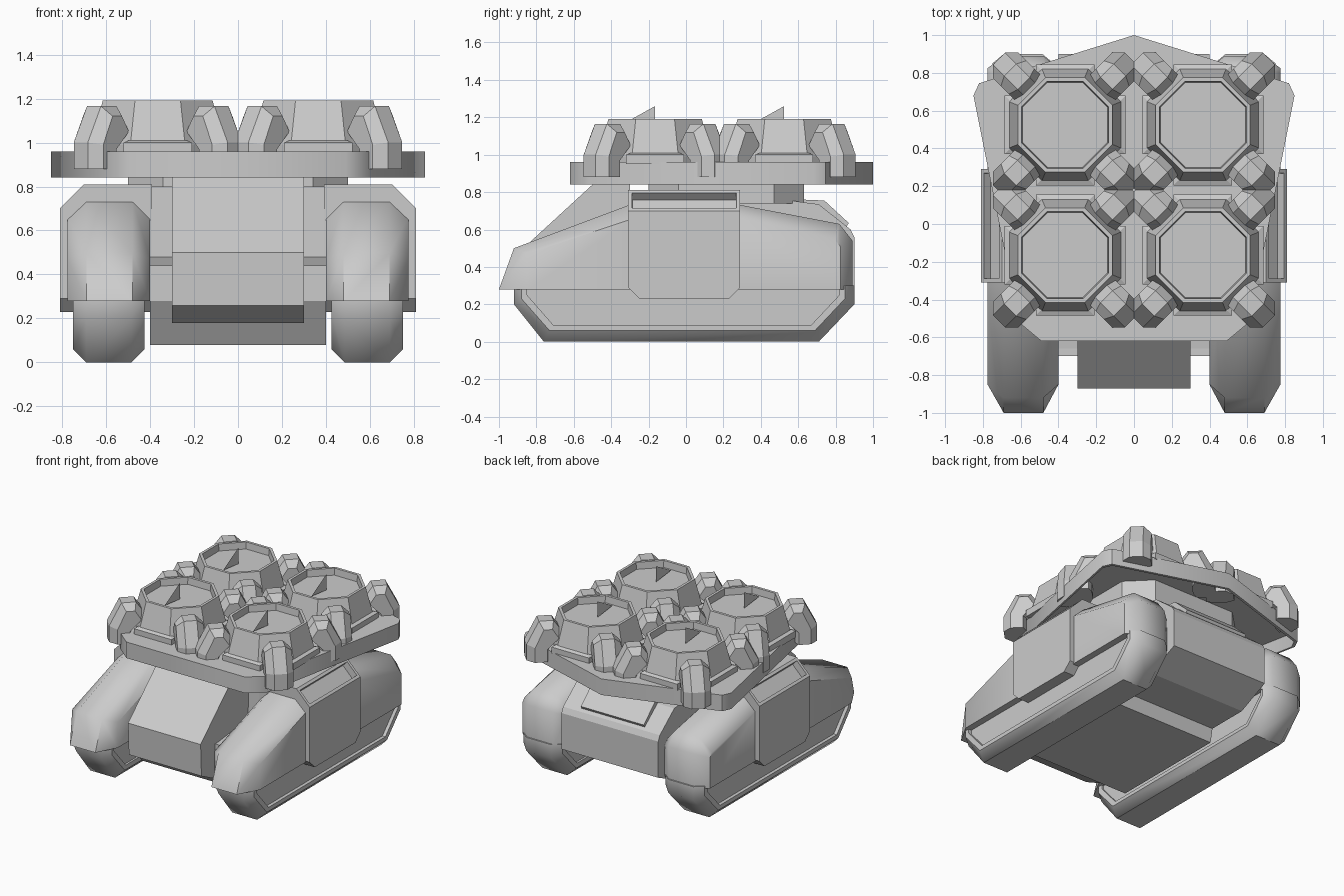
import bpy, bmesh
from math import radians, cos, sin, pi
from mathutils import Matrix, Vector

if "Cube" in bpy.data.objects:
    bpy.data.objects.remove(bpy.data.objects["Cube"])


def skin(name, rings, matrix=Matrix.Identity(4), inset=None, smooth=0):
    """Skin equal-length closed rings of points and cap both ends."""
    bm = bmesh.new()
    vr = [[bm.verts.new(Vector(p)) for p in r] for r in rings]
    n = len(vr[0])
    for a, b in zip(vr, vr[1:]):
        for i in range(n):
            j = (i + 1) % n
            bm.faces.new((a[i], a[j], b[j], b[i]))
    bm.faces.new(vr[0])
    bm.faces.new(vr[-1])
    bmesh.ops.recalc_face_normals(bm, faces=bm.faces)
    if inset:
        bm.normal_update()
        sel = [f for f in bm.faces if inset(f.normal)]
        bmesh.ops.inset_individual(bm, faces=sel, thickness=0.03, depth=0)
        bmesh.ops.inset_individual(bm, faces=sel, thickness=0.002, depth=-0.05)
    bm.transform(matrix)
    if matrix.determinant() < 0:
        bmesh.ops.reverse_faces(bm, faces=bm.faces)
    me = bpy.data.meshes.new(name)
    bm.to_mesh(me)
    bm.free()
    if smooth:
        me.shade_smooth()
        me.set_sharp_from_angle(angle=radians(smooth))
    ob = bpy.data.objects.new(name, me)
    bpy.context.collection.objects.link(ob)
    return ob


def side_loft(name, sections, **kw):
    """Sections are (x, [(y, z), ...]) profiles seen from the side."""
    return skin(name, [[(x, y, z) for y, z in p] for x, p in sections], **kw)


def level(outline, z, s=1.0):
    return [(x * s, y * s, z) for x, y in outline]


def octagon(a, z):
    r = a / cos(pi / 8)
    return [(r * cos(pi / 8 + k * pi / 4), r * sin(pi / 8 + k * pi / 4), z) for k in range(8)]


# Hull: full-width core and narrower nose
core = [(-0.70, 0.44), (-0.70, 0.28), (-0.57, 0.08), (0.33, 0.08), (0.35, 0.18),
        (0.66, 0.18), (0.90, 0.29), (0.90, 0.56), (0.88, 0.60), (0.71, 0.735), (0.29, 0.79),
        (-0.30, 0.80), (-0.31, 0.48), (-0.66, 0.44)]
side_loft("hull_core", [(-0.4, core), (0.4, core)])
nose = [(-0.87, 0.5), (-0.86, 0.26), (-0.70, 0.18), (-0.3, 0.18), (-0.3, 0.84), (-0.5, 0.84)]
side_loft("hull_nose", [(-0.3, nose), (0.3, nose)])

# Raised panel on the rear deck
panel = [(0.50, 0.74), (0.50, 0.765), (0.74, 0.755), (0.87, 0.635), (0.85, 0.60)]
side_loft("rear_deck_panel", [(-0.26, panel), (0.26, panel)])

# Profiles for the running gear: broad ridge, and the lower bevelled wall
track_ridge = [(-0.92, 0.30), (-0.92, 0.20), (-0.76, 0), (0.71, 0), (0.90, 0.20), (0.90, 0.30)]
track_wall = [(-0.88, 0.30), (-0.88, 0.23), (-0.73, 0.06), (0.69, 0.06), (0.85, 0.23), (0.85, 0.30)]
track_panel = [(-0.85, 0.30), (-0.85, 0.25), (-0.71, 0.09), (0.67, 0.09), (0.82, 0.25), (0.82, 0.30)]
front_ridge = [(-1.0, 0.28), (-0.92, 0.50), (-0.28, 0.74), (-0.28, 0.28)]
front_wall = [(-0.85, 0.28), (-0.85, 0.47), (-0.28, 0.66), (-0.28, 0.28)]
rear_ridge = [(0.27, 0.28), (0.27, 0.735), (0.82, 0.63), (0.89, 0.54), (0.89, 0.28)]
rear_wall = [(0.27, 0.28), (0.27, 0.655), (0.80, 0.54), (0.825, 0.51), (0.825, 0.28)]


def pod(top):
    return [(-0.31, 0.29), (-0.25, 0.23), (0.23, 0.23), (0.29, 0.29), (0.29, top), (-0.31, top)]


for side, s in (("right", 1), ("left", -1)):
    m = Matrix.Diagonal((s, 1, 1, 1))
    side_loft(side + "_track", [(0.445, track_panel), (0.43, track_panel), (0.425, track_wall),
                                (0.485, track_ridge), (0.69, track_ridge), (0.75, track_wall),
                                (0.75, track_panel), (0.725, track_panel)], matrix=m, smooth=44)
    for part, wall, ridge in (("front", front_wall, front_ridge), ("rear", rear_wall, rear_ridge)):
        side_loft(f"{side}_{part}_fender", [(0.40, wall), (0.48, ridge), (0.69, ridge), (0.775, wall)],
                  matrix=m, smooth=50)
    # Side armour with a slot sunk in the sloped face
    side_loft(side + "_side_armour", [(0.39, pod(0.81)), (0.70, pod(0.81)), (0.81, pod(0.70))],
              matrix=m, inset=lambda n: n.x > 0.3 and n.z > 0.3)

# Turret ring
ring = [(-0.5, -0.04), (-0.34, -0.2), (0.34, -0.2), (0.5, -0.04),
        (0.5, 0.47), (0.34, 0.63), (-0.34, 0.63), (-0.5, 0.47)]
skin("turret_ring", [level(ring, 0.74), level(ring, 0.95)])

# Launcher platform: a tray open underneath
half = [(0.49, -0.62), (0.61, -0.52), (0.85, 0.68), (0.82, 0.745)]
plan = half + [(0, 1.0)] + [(-x, y) for x, y in reversed(half)]
skin("launcher_platform", [level(plan, 0.96), level(plan, 0.84), level(plan, 0.84, 0.98),
                           level(plan, 0.945, 0.98)], smooth=45)

# Clamp profile in (radius, height)
clamp_ridge = [(0.495, 0.88), (0.495, 1.0), (0.41, 1.165), (0.31, 1.165), (0.25, 1.08), (0.34, 0.98), (0.34, 0.88)]
clamp_wall = [(0.445, 0.88), (0.445, 0.99), (0.385, 1.12), (0.325, 1.12), (0.28, 1.05), (0.36, 0.97), (0.36, 0.88)]

for row, cy in (("front", -0.165), ("rear", 0.525)):
    for side, cx in (("left", -0.365), ("right", 0.365)):
        tag = f"{row}_{side}"
        place = Matrix.Translation((cx, cy, 0))
        # Tapered eight-sided launcher with a sunken top
        skin(tag + "_launcher", [octagon(0.30, 0.95), octagon(0.30, 0.99), octagon(0.25, 1.19),
                                 octagon(0.23, 1.19), octagon(0.225, 1.14)], matrix=place)
        for k in range(4):
            # Base bar on each main side
            turn = place @ Matrix.Rotation(k * pi / 2, 4, 'Z')
            skin(f"{tag}_base_bar_{k}",
                 [[(0.26, -w, z), (r, -w, z), (r, w, z), (0.26, w, z)]
                  for w, r, z in ((0.155, 0.32, 0.95), (0.155, 0.32, 1.0), (0.13, 0.295, 1.01))],
                 matrix=turn)
            # Hooked clamp on each diagonal
            turn = place @ Matrix.Rotation(radians(45 + 90 * k), 4, 'Z')
            skin(f"{tag}_clamp_{k}",
                 [[(r, t, z) for r, z in p] for t, p in ((-0.095, clamp_wall), (-0.045, clamp_ridge),
                                                         (0.045, clamp_ridge), (0.095, clamp_wall))],
                 matrix=turn)
        # Thin pointer fin standing in the recess
        me = bpy.data.meshes.new(tag + "_fin")
        me.from_pydata([(cx, cy - 0.18, 1.16), (cx, cy, 1.26), (cx, cy, 1.14)], [], [(0, 1, 2)])
        bpy.context.collection.objects.link(bpy.data.objects.new(tag + "_fin", me))
